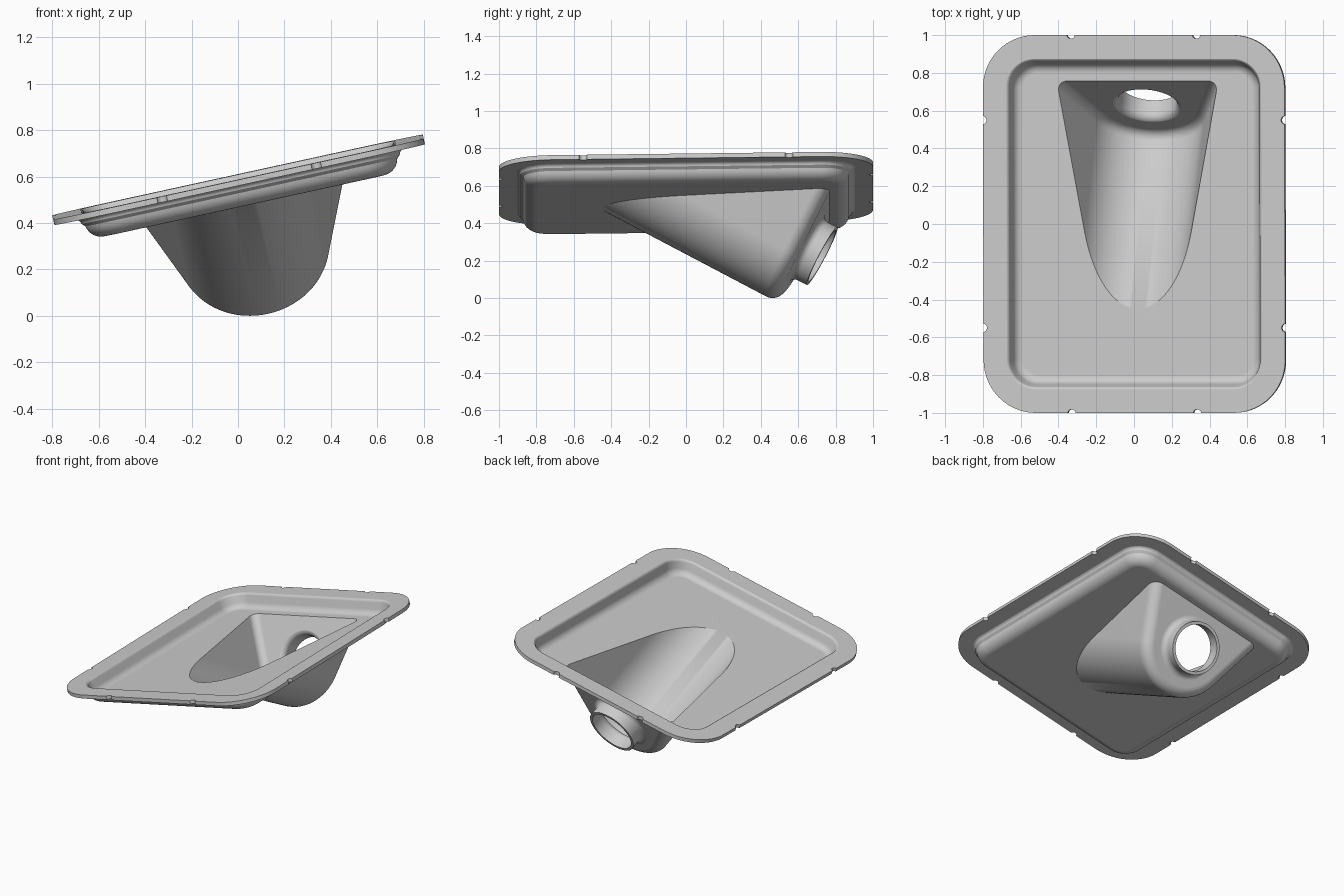
import bpy, bmesh
from math import sin, cos, tan, pi, radians
from mathutils import Matrix, Vector

cube = bpy.data.objects.get("Cube")
if cube:
    bpy.data.objects.remove(cube)

TILT = radians(29)                      # slope of the pocket and outlet axis
DRAFT = radians(21)                     # flare of the pocket sides
AXIS = Vector((0, cos(TILT), -sin(TILT)))
UP = Vector((0, sin(TILT), cos(TILT)))
CENTRE = Vector((0, 0.64, -0.346))      # middle of the pocket's end wall


def make_object(name, bm):
    bmesh.ops.recalc_face_normals(bm, faces=bm.faces)
    mesh = bpy.data.meshes.new(name)
    bm.to_mesh(mesh)
    bm.free()
    obj = bpy.data.objects.new(name, mesh)
    bpy.context.collection.objects.link(obj)
    return obj


def loft(bm, rings):
    """Closed solid through rings of equal point count."""
    loops = [[bm.verts.new(p) for p in ring] for ring in rings]
    for a, b in zip(loops, loops[1:]):
        n = len(a)
        for i in range(n):
            j = (i + 1) % n
            bm.faces.new((a[i], a[j], b[j], b[i]))
    bm.faces.new(loops[0][::-1])
    bm.faces.new(loops[-1])


def arc(cx, cy, r, start, end, n=8):
    angles = [radians(start + (end - start) * i / n) for i in range(n + 1)]
    return [(cx + r * cos(a), cy + r * sin(a)) for a in angles]


def rounded_rect(inset, w, n=14):
    hx, hy, r = 0.817 - inset, 1 - inset, 0.28 - inset
    corners = ((1, 1, 0), (-1, 1, 90), (-1, -1, 180), (1, -1, 270))
    return [(x, y, w) for sx, sy, a in corners
            for x, y in arc(sx * (hx - r), sy * (hy - r), r, a, a + 90, n)]


def tray_solid(name, profile):
    bm = bmesh.new()
    loft(bm, [rounded_rect(i, w) for i, w in profile])
    return make_object(name, bm)


def pocket_section(r, s, top=0.6, n=40):
    """U-shaped section with flared sides, at distance s along the axis."""
    d = DRAFT * 180 / pi
    half = r / cos(DRAFT) + top * tan(DRAFT)
    pts = [(-half, top)] + arc(0, 0, r, 180 + d, 360 - d, n) + [(half, top)]
    return [CENTRE + AXIS * s + Vector((u, 0, 0)) + UP * t for u, t in pts]


def pocket_solid(name, r, end, fillet, cut_height):
    bm = bmesh.new()
    rings = [pocket_section(r, -1.5)]
    for s, q in arc(end - fillet, r - fillet, fillet, 90, 0):
        rings.append(pocket_section(q, s))
    loft(bm, rings)
    # trim off everything above the tray floor
    geom = bm.verts[:] + bm.edges[:] + bm.faces[:]
    bmesh.ops.bisect_plane(bm, geom=geom, plane_co=(0, 0, cut_height),
                           plane_no=(0, 0, 1), clear_outer=True)
    rim = [e for e in bm.edges if e.is_boundary]
    bmesh.ops.holes_fill(bm, edges=rim, sides=0)
    return make_object(name, bm)


def axis_revolve(name, profile, n=56):
    """Round solid about the pocket axis from (distance, radius) pairs."""
    bm = bmesh.new()
    loft(bm, [[CENTRE + AXIS * s + Vector((x, 0, 0)) + UP * t
               for x, t in arc(0, 0, r, 0, 360, n)[:-1]] for s, r in profile])
    return make_object(name, bm)


def combine(target, other, operation):
    mod = target.modifiers.new("combine", 'BOOLEAN')
    mod.operation = operation
    mod.solver = 'EXACT'
    mod.object = other
    bpy.context.view_layer.objects.active = target
    bpy.ops.object.modifier_apply(modifier=mod.name)
    bpy.data.objects.remove(other)


# Flange plate
body = tray_solid("tray_with_outlet", [(0, 0), (0, -0.025)])

# Small round notches along the flange edge
bm = bmesh.new()
for sx in (-1, 1):
    for sy in (-1, 1):
        for x, y in ((0.82, 0.55), (0.34, 1.003)):
            loft(bm, [[(px, py, w) for px, py in
                       arc(sx * x, sy * y, 0.022, 0, 360, 16)[:-1]]
                      for w in (-0.1, 0.1)])
combine(body, make_object("notches", bm), 'DIFFERENCE')

# Outer forms: tray shell, pocket and outlet collar
combine(body, tray_solid("tray_outside", [(0.09, -0.01)]
        + arc(0.09, -0.049, 0.025, 90, 10) + arc(0.2, -0.046, 0.072, 190, 270)),
        'UNION')
combine(body, pocket_solid("pocket_outside", 0.33, 0, 0.07, -0.06), 'UNION')
collar = [(-0.05, 0.214)] + arc(0.038, 0.213, 0.038, 180, 270) + [(0.095, 0.175)]
combine(body, axis_revolve("collar_outside", collar), 'UNION')

# Hollows: tray recess, pocket and outlet hole
combine(body, tray_solid("tray_hollow", [(0.115, 0.05)]
        + arc(0.115, -0.023, 0.025, 90, 10) + arc(0.2, -0.046, 0.05, 190, 270)),
        'DIFFERENCE')
combine(body, pocket_solid("pocket_hollow", 0.31, -0.02, 0.05, -0.04), 'DIFFERENCE')
bore = [(-0.1, 0.196)] + arc(0.018, 0.195, 0.04, 180, 270) + [(0.2, 0.155)]
combine(body, axis_revolve("outlet_bore", bore), 'DIFFERENCE')

# Lean the whole part sideways and rest it on the ground
body.data.transform(Matrix.Translation((0, 0, 0.605))
                    @ Matrix.Rotation(radians(-12.3), 4, 'Y')
                    @ Matrix.Rotation(radians(0.7), 4, 'X'))
lowest = min(v.co.z for v in body.data.vertices)
body.data.transform(Matrix.Translation((0, 0, -lowest)))

# Single grey finish
grey = bpy.data.materials.new("plain grey")
grey.use_nodes = True
colour = (0.6, 0.6, 0.6, 1)
grey.diffuse_color = colour
grey.node_tree.nodes["Principled BSDF"].inputs["Base Color"].default_value = colour
body.data.materials.clear()
body.data.materials.append(grey)
for face in body.data.polygons:
    face.material_index = 0

# Smooth shading with crisp edges
bpy.ops.object.select_all(action='DESELECT')
body.select_set(True)
bpy.context.view_layer.objects.active = body
bpy.ops.object.shade_smooth_by_angle(angle=radians(30))
weighted = body.modifiers.new("even_shading", 'WEIGHTED_NORMAL')
weighted.keep_sharp = True
